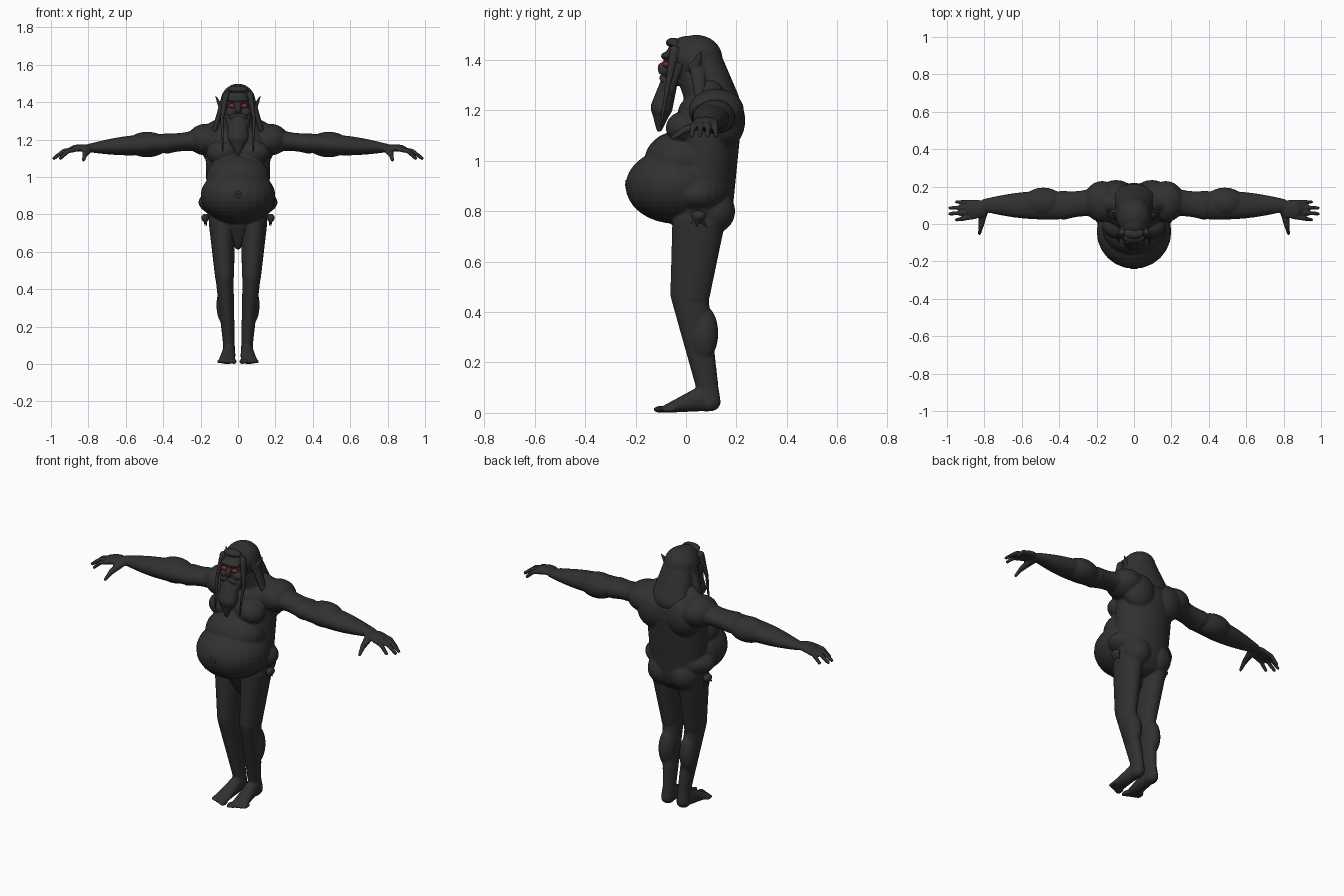
import bpy, bmesh, math
from mathutils import Matrix, Vector

cube = bpy.data.objects.get("Cube")
if cube:
    bpy.data.objects.remove(cube, do_unlink=True)


def material(name, colour):
    mat = bpy.data.materials.new(name)
    mat.use_nodes = True
    mat.diffuse_color = (*colour, 1)
    mat.node_tree.nodes["Principled BSDF"].inputs["Base Color"].default_value = mat.diffuse_color
    return mat


def ball(bm, at, size, tilt=0):
    """Ellipsoid with the given centre and half sizes."""
    matrix = Matrix.Translation(at) @ Matrix.Rotation(tilt, 4, "Y") @ Matrix.Diagonal((*size, 1))
    bmesh.ops.create_uvsphere(bm, u_segments=24, v_segments=16, radius=1, matrix=matrix)


def limb(bm, start, end, wide, deep, bulge=0, sides=24, steps=8):
    """Tapered elliptical tube with round ends; wide and deep are (start, end) half sizes."""
    start, end = Vector(start), Vector(end)
    along = (end - start).normalized()
    across = Vector((0, 1, 0)) if abs(along.x) > abs(along.y) + abs(along.z) else Vector((1, 0, 0))
    up = along.cross(across).normalized()
    across = up.cross(along)

    # Each station is a fraction of the length, a cap offset and a scale
    angles = [math.pi / 2 * k / 4 for k in range(1, 4)]
    stations = [(0, -math.sin(a), math.cos(a)) for a in reversed(angles)]
    stations += [(k / steps, 0, 1) for k in range(steps + 1)]
    stations += [(1, math.sin(a), math.cos(a)) for a in angles]

    rings = []
    for t, cap, scale in stations:
        swell = bulge * math.sin(math.pi * t)
        w = wide[0] + (wide[1] - wide[0]) * t + swell
        d = deep[0] + (deep[1] - deep[0]) * t + swell
        centre = start.lerp(end, t) + along * cap * min(w, d)
        turns = [math.tau * k / sides for k in range(sides)]
        rings.append([bm.verts.new(centre + across * w * scale * math.cos(a)
                                   + up * d * scale * math.sin(a)) for a in turns])
    faces = [bm.faces.new(rings[0]), bm.faces.new(rings[-1])]
    for lower, upper in zip(rings, rings[1:]):
        for k in range(sides):
            faces.append(bm.faces.new((lower[k - 1], lower[k], upper[k], upper[k - 1])))
    bmesh.ops.recalc_face_normals(bm, faces=faces)


def mirror(bm):
    """Copy everything built so far to the other side."""
    copy = bmesh.ops.duplicate(bm, geom=bm.verts[:] + bm.edges[:] + bm.faces[:])["geom"]
    for item in copy:
        if isinstance(item, bmesh.types.BMVert):
            item.co.x = -item.co.x
    flipped = [item for item in copy if isinstance(item, bmesh.types.BMFace)]
    bmesh.ops.reverse_faces(bm, faces=flipped)


def finish(name, bm, mat, voxel=0.006, softening=3):
    """Make the object and blend its overlapping volumes into one smooth skin."""
    mesh = bpy.data.meshes.new(name)
    bm.to_mesh(mesh)
    bm.free()
    mesh.materials.append(mat)
    mesh.polygons.foreach_set("use_smooth", [True] * len(mesh.polygons))
    obj = bpy.data.objects.new(name, mesh)
    bpy.context.collection.objects.link(obj)
    blend = obj.modifiers.new("blend", "REMESH")
    blend.mode = "VOXEL"
    blend.voxel_size = voxel
    blend.use_smooth_shade = True
    soften = obj.modifiers.new("soften", "SMOOTH")
    soften.iterations = softening


charcoal = material("charcoal", (.03, .03, .03))
ember = material("ember_red", (.22, .02, .01))

# Joints of the left side
hip, knee, ankle = Vector((.085, .05, .76)), Vector((.072, .015, .46)), Vector((.048, .085, .1))
shoulder, elbow, wrist = Vector((.17, .12, 1.2)), Vector((.38, .1, 1.18)), Vector((.8, .1, 1.155))
instep, toe_root = Vector((.05, .06, .055)), Vector((.06, -.08, .016))
neck_base, head = Vector((0, .1, 1.2)), Vector((0, .005, 1.4))

body = bmesh.new()

# Leg with calf, heel and foot
limb(body, hip, knee, wide=(.072, .05), deep=(.105, .078))
limb(body, knee, ankle, wide=(.048, .031), deep=(.074, .044))
ball(body, at=knee.lerp(ankle, .4) + Vector((.005, .025, 0)), size=(.048, .06, .11))
limb(body, ankle, (.05, .09, .04), wide=(.031, .036), deep=(.044, .048))
limb(body, instep, toe_root, wide=(.036, .046), deep=(.05, .016))
for i in range(5):
    small = .014 - .001 * i
    ball(body, at=(.021 + .02 * i, .008 * i - .1, .014), size=(small, .03, small))

# Arm with shoulder, forearm muscle and palm
ball(body, at=shoulder, size=(.1, .11, .085))
limb(body, shoulder, elbow, wide=(.09, .078), deep=(.075, .055), bulge=-.015)
limb(body, elbow, wrist, wide=(.075, .035), deep=(.05, .022), bulge=.016)
ball(body, at=elbow.lerp(wrist, .25) + Vector((0, .015, 0)), size=(.11, .08, .068))
ball(body, at=wrist + Vector((.04, -.02, 0)), size=(.06, .05, .02))

# Four fingers that droop at the tips, then the thumb
for i in range(4):
    knuckle = Vector((.85, .115 - .025 * i, 1.152))
    tip = Vector((.95 if i in (0, 3) else .985, .118 - .032 * i, 1.1))
    bend = knuckle.lerp(tip, .6) + Vector((0, 0, .018))
    limb(body, knuckle, bend, wide=(.014, .012), deep=(.014, .013), sides=12)
    limb(body, bend, tip, wide=(.012, .009), deep=(.013, .01), sides=12)
thumb_bend = Vector((.818, -.01, 1.12))
limb(body, wrist, thumb_bend, wide=(.03, .015), deep=(.018, .015))
limb(body, thumb_bend, (.826, -.052, 1.09), wide=(.014, .009), deep=(.014, .01), sides=12)

# Chest, shoulder blade, neck muscle, buttock, cheek and pointed ear
ball(body, at=(.085, -.01, 1.13), size=(.085, .07, .065))
ball(body, at=(.095, .155, 1.16), size=(.1, .08, .11))
limb(body, shoulder, (.03, .09, 1.29), wide=(.06, .05), deep=(.07, .06))
ball(body, at=(.07, .105, .8), size=(.085, .09, .09))
ball(body, at=(.042, -.06, 1.345), size=(.026, .024, .022))
limb(body, (.09, .035, 1.37), (.119, .06, 1.433), wide=(.014, .004), deep=(.026, .005), sides=12)
mirror(body)

# Trunk, neck and belly rolls
limb(body, (0, .055, .81), (0, .09, 1.16), wide=(.165, .175), deep=(.13, .13), sides=40)
limb(body, neck_base, head, wide=(.12, .06), deep=(.09, .06))
ball(body, at=(0, -.04, .9), size=(.2, .2, .15))
ball(body, at=(0, -.02, 1), size=(.17, .145, .12))
ball(body, at=(0, .05, .865), size=(.212, .13, .09))

# Skull, brow, nose and mouth
ball(body, at=head, size=(.078, .088, .095))
ball(body, at=head + Vector((0, -.08, .015)), size=(.06, .025, .016))
ball(body, at=head + Vector((0, -.095, -.035)), size=(.017, .024, .028))
ball(body, at=head + Vector((0, -.065, -.085)), size=(.05, .038, .025))
finish("body", body, charcoal)

# Navel ring
navel = bmesh.new()
for k in range(12):
    spoke = Matrix.Rotation(math.tau * k / 12, 3, "Y") @ Vector((.014, 0, 0))
    ball(navel, at=Vector((0, -.236, .905)) + spoke, size=(.007, .006, .007))
finish("navel", navel, charcoal, voxel=.004)

# Hair: front and shoulder locks, crown, fringe, mane down the back
hair = bmesh.new()
lock_bend = Vector((.086, -.07, 1.31))
limb(hair, (.065, -.045, 1.44), lock_bend, wide=(.018, .009), deep=(.02, .012))
limb(hair, lock_bend, (.08, -.1, 1.14), wide=(.009, .005), deep=(.012, .006))
limb(hair, (.08, .035, 1.41), (.125, .06, 1.25), wide=(.014, .014), deep=(.03, .025))
mirror(hair)
ball(hair, at=(0, .04, 1.405), size=(.093, .105, .094))
ball(hair, at=(0, -.05, 1.468), size=(.055, .03, .02))
limb(hair, (0, .07, 1.38), (0, .145, 1.23), wide=(.09, .115), deep=(.08, .07), sides=36)
finish("hair", hair, charcoal)

# Beard: moustache and whiskers, then the tapering middle
beard = bmesh.new()
chin, fullest = Vector((0, -.07, 1.3)), Vector((0, -.097, 1.21))
ball(beard, at=(.026, -.092, 1.328), size=(.03, .016, .01), tilt=.4)
limb(beard, (.07, -.03, 1.38), (.045, -.07, 1.28), wide=(.01, .015), deep=(.02, .025))
mirror(beard)
limb(beard, chin, fullest, wide=(.052, .058), deep=(.035, .044))
limb(beard, fullest, (0, -.106, 1.125), wide=(.058, .012), deep=(.044, .013))
finish("beard", beard, charcoal)

# Glowing eyes
eyes = bmesh.new()
ball(eyes, at=(.034, -.078, 1.381), size=(.019, .014, .012), tilt=-.15)
mirror(eyes)
finish("eyes", eyes, ember, voxel=.003, softening=1)

# Loincloth: side knots with frayed cords, then the hanging pouch
cloth = bmesh.new()
knot = Vector((.175, .05, .782))
ball(cloth, at=knot, size=(.022, .03, .022))
for i in range(4):
    fray = knot + Vector((.005 - .004 * i, .02 * i - .03, -.03 - .012 * (i % 2)))
    limb(cloth, knot, fray, wide=(.008, .005), deep=(.01, .005), sides=8)
mirror(cloth)
limb(cloth, (0, .01, .75), (0, .03, .63), wide=(.1, .018), deep=(.065, .025))
finish("loincloth", cloth, charcoal)
